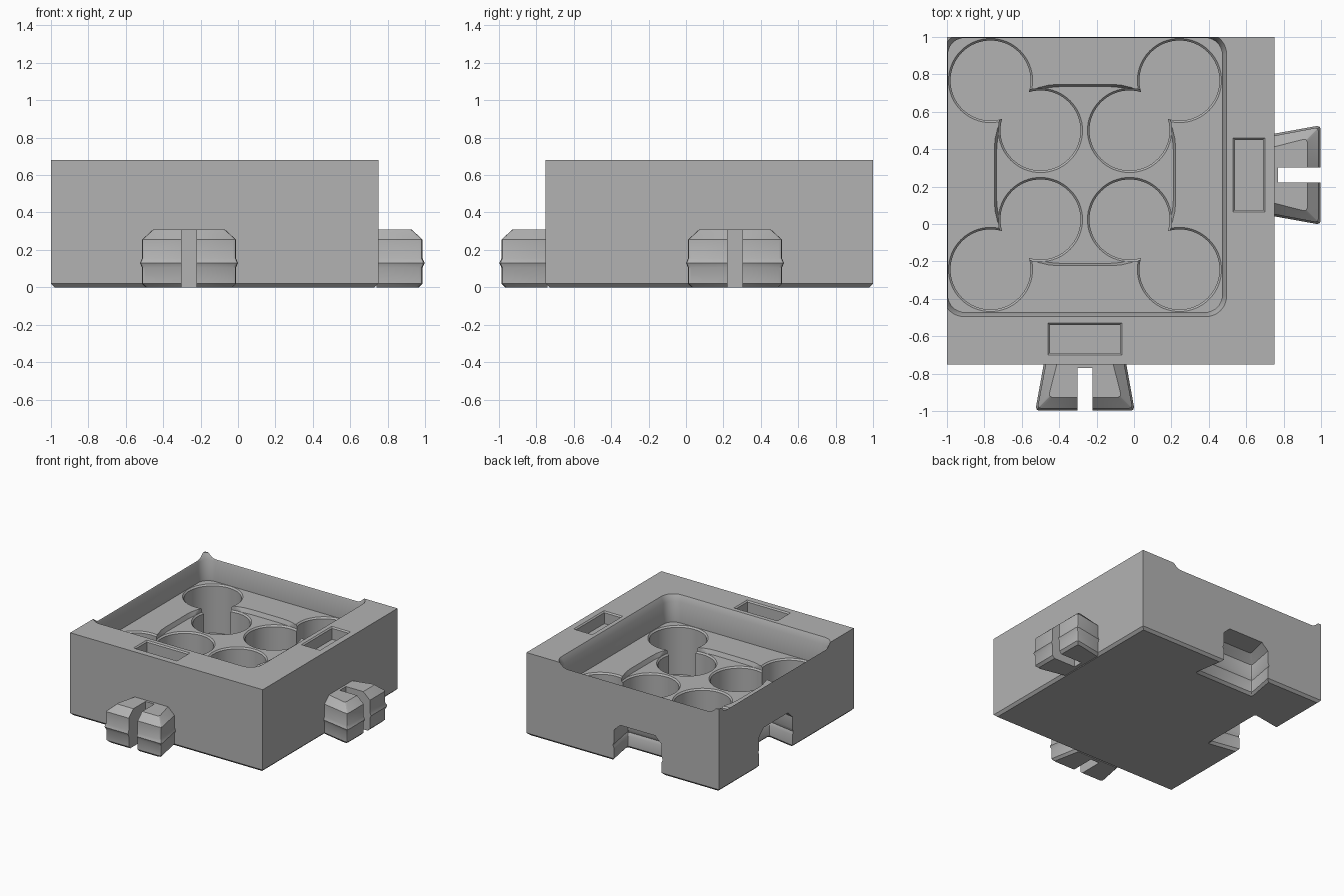
import bpy, bmesh
from math import sin, cos, pi

if "Cube" in bpy.data.objects:
    bpy.data.objects.remove(bpy.data.objects["Cube"], do_unlink=True)

GREY = bpy.data.materials.new("plain grey")
GREY.use_nodes = True
GREY.diffuse_color = (0.45, 0.45, 0.45, 1)
GREY.node_tree.nodes["Principled BSDF"].inputs["Base Color"].default_value = (0.45, 0.45, 0.45, 1)

C = 0.262                 # offset of the pattern centre: (-C, C)
TOP, FLOOR, WELL = 0.68, 0.46, 0.425


def loft(name, sections):
    """Closed solid through stacked outlines: [(z, [(x, y), ...]), ...]"""
    bm = bmesh.new()
    rings = [[bm.verts.new((x, y, z)) for x, y in pts] for z, pts in sections]
    n = len(rings[0])
    for a, b in zip(rings, rings[1:]):
        for k in range(n):
            bm.faces.new((a[k], a[(k + 1) % n], b[(k + 1) % n], b[k]))
    bm.faces.new(rings[0])
    bm.faces.new(rings[-1])
    bmesh.ops.recalc_face_normals(bm, faces=bm.faces)
    mesh = bpy.data.meshes.new(name)
    bm.to_mesh(mesh)
    bm.free()
    mesh.materials.append(GREY)
    ob = bpy.data.objects.new(name, mesh)
    bpy.context.collection.objects.link(ob)
    return ob


def rounded(cx, cy, hx, hy, r, steps=10):
    pts = []
    for q, (sx, sy) in enumerate([(1, 1), (-1, 1), (-1, -1), (1, -1)]):
        for k in range(steps + 1):
            a = (q + k / steps) * pi / 2
            pts.append((cx + sx * (hx - r) + r * cos(a), cy + sy * (hy - r) + r * sin(a)))
    return pts


def circle(cx, cy, r, n=64):
    return [(cx + r * cos(2 * pi * k / n), cy + r * sin(2 * pi * k / n)) for k in range(n)]


def rect(x0, x1, y0, y1, i=0.0):
    return [(x0 + i, y0 + i), (x1 - i, y0 + i), (x1 - i, y1 - i), (x0 + i, y1 - i)]


def activate(ob):
    bpy.ops.object.select_all(action='DESELECT')
    ob.select_set(True)
    bpy.context.view_layer.objects.active = ob


def cut(ob, cutter):
    cutter.hide_render = True
    activate(ob)
    mod = ob.modifiers.new("cut", 'BOOLEAN')
    mod.operation, mod.solver, mod.object = 'DIFFERENCE', 'EXACT', cutter
    bpy.ops.object.modifier_apply(modifier=mod.name)
    bpy.data.objects.remove(cutter, do_unlink=True)


def smooth(ob):
    activate(ob)
    bpy.ops.object.shade_smooth_by_angle(angle=0.5)


# Dovetail outline: u runs outwards from the wall, v along it
def dovetail(inset, start):
    end = 0.237 - inset
    tip, root = 0.255 - inset, 0.21 - inset + 0.19 * start
    half = [(start, root), (end - 0.02, tip - 0.004), (end - 0.006, tip - 0.007), (end, tip - 0.02)]
    return half + [(u, -v) for u, v in reversed(half)]


def dovetail_solid(name, place, start, grow, bottom):
    steps = bottom + [(0.02, 0), (0.105, 0), (0.13, -0.011), (0.155, 0), (0.255, 0), (0.31, 0.06)]
    return loft(name, [(z, [place(u, v) for u, v in dovetail(i - grow, start)]) for z, i in steps])


# Block with a chamfered base
block = loft("tray_block", [
    (0, rect(-1, 0.75, -0.75, 1, 0.02)),
    (0.02, rect(-1, 0.75, -0.75, 1)),
    (TOP, rect(-1, 0.75, -0.75, 1))])

# Wide tray recess with a flared lip
cut(block, loft("recess_cutter", [
    (FLOOR, rounded(-C, C, 0.733, 0.733, 0.09)),
    (TOP - 0.05, rounded(-C, C, 0.733, 0.733, 0.09)),
    (TOP, rounded(-C, C, 0.757, 0.757, 0.11)),
    (TOP + 0.05, rounded(-C, C, 0.757, 0.757, 0.11))]))

# Shallow rounded well in the middle
cut(block, loft("well_cutter", [
    (WELL, rounded(-C, C, 0.472, 0.472, 0.335)),
    (FLOOR, rounded(-C, C, 0.485, 0.485, 0.345)),
    (FLOOR + 0.03, rounded(-C, C, 0.485, 0.485, 0.345))]))

# Round holes: an outer ring of four and an inner ring of four
for offset, rim in ((0.505, FLOOR), (0.238, WELL)):
    for sx in (-1, 1):
        for sy in (-1, 1):
            x, y = -C + sx * offset, C + sy * offset
            cut(block, loft("hole_cutter", [
                (0.06, circle(x, y, 0.214)), (rim - 0.012, circle(x, y, 0.214)),
                (rim, circle(x, y, 0.225)), (FLOOR + 0.02, circle(x, y, 0.225))]))

# Rectangular slots in the top rim
for box in ((0.53, 0.70, 0.065, 0.46), (-0.46, -0.065, -0.70, -0.53)):
    cut(block, loft("slot_cutter", [
        (TOP - 0.1, rect(*box, 0.01)), (TOP - 0.01, rect(*box, 0.01)),
        (TOP, rect(*box)), (TOP + 0.05, rect(*box))]))

# Dovetail pockets in the left and back walls, open below
for place in (lambda u, v: (-1 + u, C + v), lambda u, v: (-C + v, 1 - u)):
    cut(block, dovetail_solid("pocket_cutter", place, -0.05, 0.006, [(-0.02, -0.04)]))
smooth(block)

# Split dovetail tabs on the front and left-hand walls
tabs = (("front_tab", lambda u, v: (-C + v, -0.75 - u)),
        ("side_tab", lambda u, v: (0.75 + u, C + v)))
for name, place in tabs:
    tab = dovetail_solid(name, place, -0.01, 0, [(0, 0.02)])
    gap = [place(u, v) for u, v in rect(0.02, 0.4, -0.04, 0.04)]
    cut(tab, loft("gap_cutter", [(-0.1, gap), (0.5, gap)]))
    smooth(tab)
